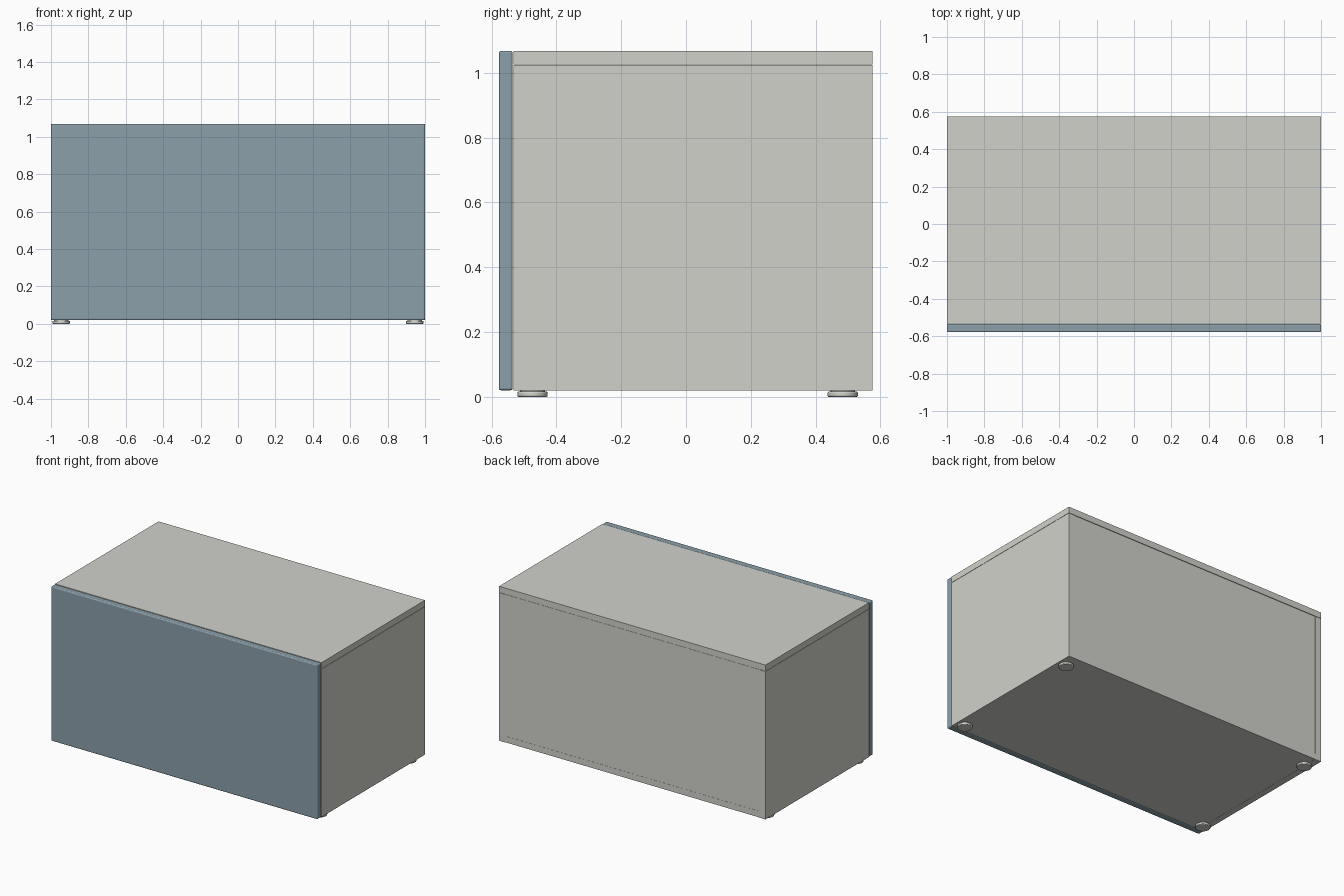
import bpy, bmesh
from mathutils import Matrix

cube = bpy.data.objects.get("Cube")
if cube:
    bpy.data.objects.remove(cube, do_unlink=True)


def material(name, rgb):
    mat = bpy.data.materials.new(name)
    mat.use_nodes = True
    colour = (*rgb, 1.0)
    mat.diffuse_color = colour
    mat.node_tree.nodes["Principled BSDF"].inputs["Base Color"].default_value = colour
    return mat


warm_grey = material("warm_grey", (0.64, 0.64, 0.60))
slate_blue = material("slate_blue", (0.26, 0.35, 0.405))


def finish(name, bm, mat, bevel=0.0, segments=1):
    mesh = bpy.data.meshes.new(name)
    bm.to_mesh(mesh)
    bm.free()
    mesh.materials.append(mat)
    obj = bpy.data.objects.new(name, mesh)
    bpy.context.collection.objects.link(obj)
    if bevel:
        mod = obj.modifiers.new("soft_edges", 'BEVEL')
        mod.width = bevel
        mod.segments = segments
        mod.limit_method = 'ANGLE'
    return obj


def panel(name, x, y, z, mat=warm_grey, bevel=0.0, segments=1):
    """Board given by its (low, high) extent on each axis."""
    bm = bmesh.new()
    spans = (x, y, z)
    centre = Matrix.Translation([(a + b) / 2 for a, b in spans])
    size = Matrix.Diagonal([b - a for a, b in spans] + [1])
    bmesh.ops.create_cube(bm, size=1, matrix=centre @ size)
    return finish(name, bm, mat, bevel, segments)


# Main levels of the cabinet
front, door_back, back = -0.578, -0.535, 0.576
floor, lid, top = 0.02, 1.024, 1.068
wall = 0.043
inner = 1 - wall

# Carcass boards
depth = (door_back + 0.002, back)
panel("top_panel", (-1, 1), depth, (lid + 0.002, top))
for side, sign in (("left", 1), ("right", -1)):
    panel(side + "_side_panel", sorted((sign, sign * inner)), depth, (floor, lid))
panel("bottom_panel", (-inner, inner), (depth[0], back - 0.001), (floor + 0.001, floor + wall))
panel("back_panel", (-inner, inner), (back - 0.02, back - 0.002), (floor + wall, lid))

# Front door with slightly rounded edges
panel("front_door", (-1, 1), (front, door_back), (floor, top), slate_blue, 0.007, 3)

# Round feet with a narrow neck above each pad
for side, x in (("left", 0.945), ("right", -0.945)):
    for end, y in (("front", -0.474), ("back", 0.484)):
        for part, radius, low, high, bevel in (
                ("foot_pad", 0.047, 0, 0.016, 0.004),
                ("foot_neck", 0.038, 0.014, floor + 0.002, 0)):
            bm = bmesh.new()
            bmesh.ops.create_cone(
                bm, cap_ends=True, segments=32, radius1=radius, radius2=radius,
                depth=high - low, matrix=Matrix.Translation((x, y, (low + high) / 2)))
            foot = finish(f"{end}_{side}_{part}", bm, warm_grey, bevel, 2)
            bpy.ops.object.select_all(action='DESELECT')
            foot.select_set(True)
            bpy.context.view_layer.objects.active = foot
            bpy.ops.object.shade_smooth_by_angle()
